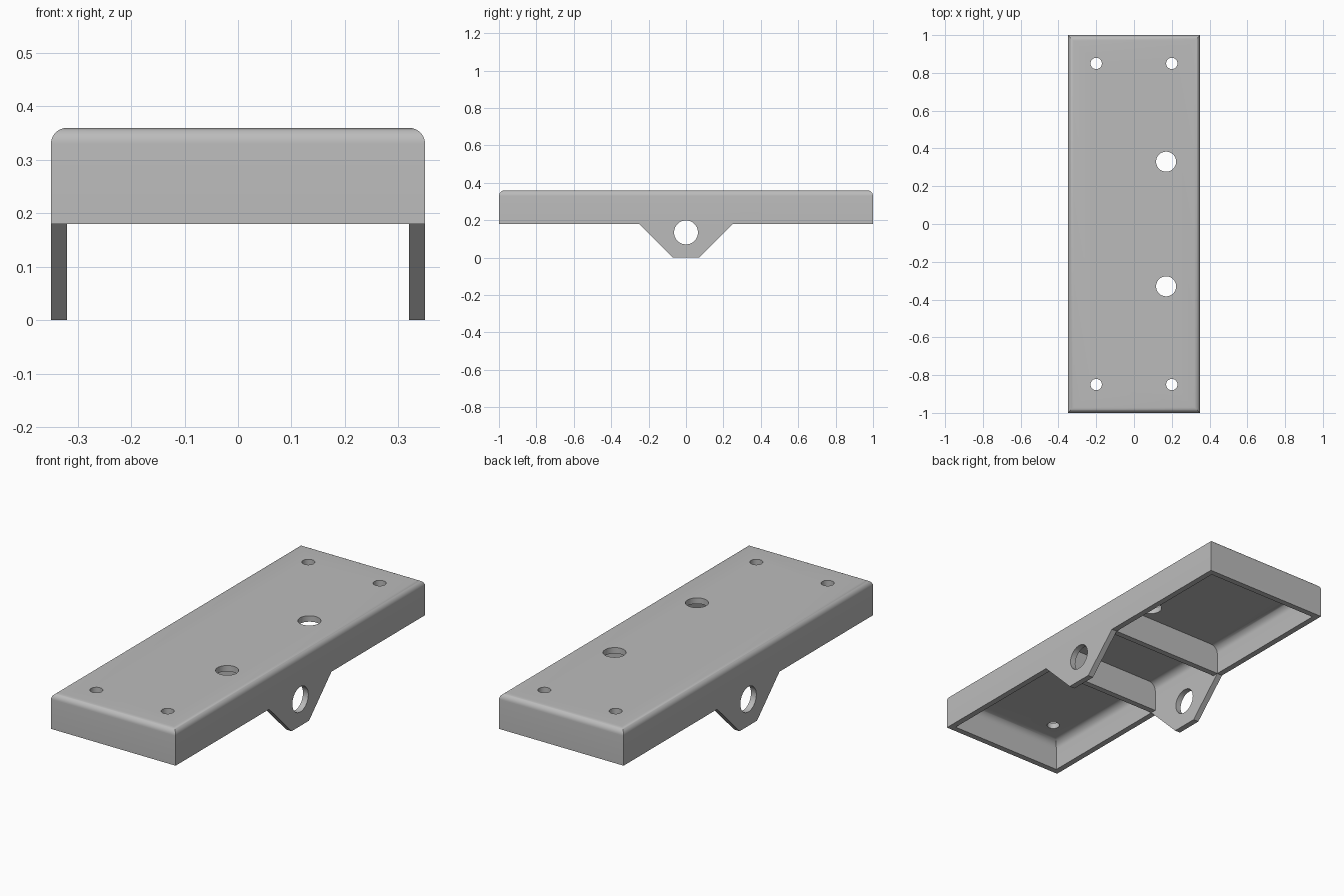
import bpy, bmesh, math
from mathutils import Matrix, Vector

default = bpy.data.objects.get("Cube")
if default:
    bpy.data.objects.remove(default, do_unlink=True)

# Main dimensions
HALF_X, HALF_Y = 0.35, 1.0
RIM_Z, TOP_Z, WALL = 0.18, 0.36, 0.03

grey = bpy.data.materials.new("plain grey")
grey.use_nodes = True
GREY = (0.5, 0.5, 0.5, 1)
grey.diffuse_color = GREY
grey.node_tree.nodes["Principled BSDF"].inputs["Base Color"].default_value = GREY


def finish(name, bm):
    bmesh.ops.recalc_face_normals(bm, faces=bm.faces)
    mesh = bpy.data.meshes.new(name)
    bm.to_mesh(mesh)
    bm.free()
    mesh.materials.append(grey)
    obj = bpy.data.objects.new(name, mesh)
    bpy.context.collection.objects.link(obj)
    return obj


def box(name, low, high, fillet=0.0):
    """Box between two corners, with optionally rounded top edges."""
    low, high = Vector(low), Vector(high)
    bm = bmesh.new()
    bmesh.ops.create_cube(bm, size=1)
    for v in bm.verts:
        v.co = [(low[i] + high[i]) / 2 + v.co[i] * (high[i] - low[i]) for i in range(3)]
    if fillet:
        top = [e for e in bm.edges if all(v.co.z > high.z - 1e-5 for v in e.verts)]
        bmesh.ops.bevel(bm, geom=top, offset=fillet, segments=8, profile=0.5,
                        affect='EDGES', clamp_overlap=True)
    return finish(name, bm)


def cylinder(name, centre, radius, length, axis='Z'):
    bm = bmesh.new()
    turn = Matrix.Rotation(math.pi / 2, 4, 'Y') if axis == 'X' else Matrix()
    bmesh.ops.create_cone(bm, cap_ends=True, segments=48, radius1=radius, radius2=radius,
                          depth=length, matrix=Matrix.Translation(centre) @ turn)
    return finish(name, bm)


def lug(name, x0, x1):
    """Tapered plate hanging below the side wall."""
    profile = [(-0.25, RIM_Z), (-0.07, 0), (0.07, 0), (0.25, RIM_Z)]
    bm = bmesh.new()
    face = bm.faces.new([bm.verts.new((x0, y, z)) for y, z in profile])
    ext = bmesh.ops.extrude_face_region(bm, geom=[face])
    verts = [g for g in ext["geom"] if isinstance(g, bmesh.types.BMVert)]
    bmesh.ops.translate(bm, verts=verts, vec=(x1 - x0, 0, 0))
    return finish(name, bm)


def combine(target, tool, operation):
    mod = target.modifiers.new(tool.name, 'BOOLEAN')
    mod.object, mod.operation, mod.solver = tool, operation, 'EXACT'
    bpy.context.view_layer.objects.active = target
    bpy.ops.object.modifier_apply(modifier=mod.name)
    bpy.data.objects.remove(tool, do_unlink=True)


# Hollow tray with rounded top edges, open underneath
body = box("bracket_body", (-HALF_X, -HALF_Y, RIM_Z), (HALF_X, HALF_Y, TOP_Z), 0.03)
cavity = box("cavity", (-HALF_X + WALL, -HALF_Y + WALL, RIM_Z - 0.1),
             (HALF_X - WALL, HALF_Y - WALL, TOP_Z - WALL), 0.04)
combine(body, cavity, 'DIFFERENCE')

# Cross ribs and side lugs
for s in (-1, 1):
    y0, y1 = sorted((s * 0.25, s * 0.22))
    rib = box("cross_rib", (-HALF_X + WALL / 2, y0, RIM_Z),
              (HALF_X - WALL / 2, y1, TOP_Z - WALL / 2))
    combine(body, rib, 'UNION')
for s in (-1, 1):
    combine(body, lug("side_lug", s * HALF_X, s * (HALF_X - WALL)), 'UNION')

# Pivot holes through both lugs, mounting holes through the top
combine(body, cylinder("pivot_hole", (0, 0, 0.135), 0.064, 1.0, 'X'), 'DIFFERENCE')
holes = [(x, y, 0.03) for x in (-0.2, 0.2) for y in (-0.85, 0.85)]
holes += [(0.17, y, 0.053) for y in (-0.33, 0.33)]
for x, y, r in holes:
    combine(body, cylinder("mounting_hole", (x, y, TOP_Z), r, 0.2), 'DIFFERENCE')

bpy.ops.object.select_all(action='DESELECT')
body.select_set(True)
bpy.context.view_layer.objects.active = body
bpy.ops.object.shade_smooth_by_angle(angle=math.radians(30))
